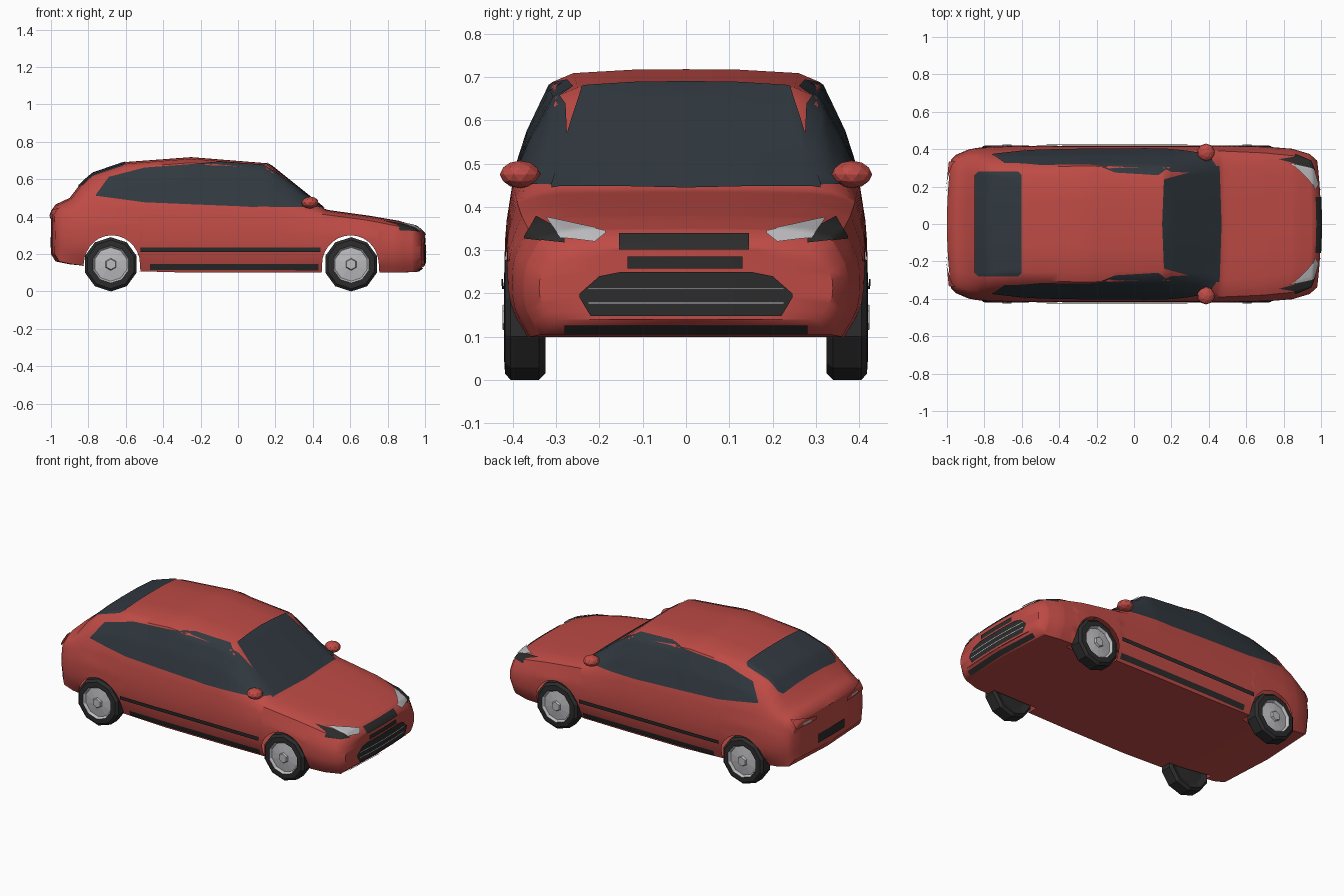
import bpy, bmesh, math
from mathutils import Vector
from mathutils.bvhtree import BVHTree

if "Cube" in bpy.data.objects:
    bpy.data.objects.remove(bpy.data.objects["Cube"])


def material(name, rgb):
    m = bpy.data.materials.new(name)
    m.diffuse_color = (*rgb, 1)
    m.use_nodes = True
    m.node_tree.nodes["Principled BSDF"].inputs["Base Color"].default_value = m.diffuse_color
    return m


RED = material("red_paint", (0.52, 0.07, 0.06))
GLASS = material("dark_glass", (0.03, 0.04, 0.05))
BLACK = material("black_trim", (0.025, 0.025, 0.025))
SILVER = material("silver", (0.5, 0.5, 0.52))
AXLES, AXLE_Z, ARCH_R = (-0.68, 0.605), 0.145, 0.155


def finish(bm, name, mat, angle=35):
    me = bpy.data.meshes.new(name)
    bm.to_mesh(me)
    bm.free()
    ob = bpy.data.objects.new(name, me)
    bpy.context.collection.objects.link(ob)
    me.materials.append(mat)
    if angle:
        bpy.ops.object.select_all(action='DESELECT')
        ob.select_set(True)
        bpy.context.view_layer.objects.active = ob
        bpy.ops.object.shade_smooth_by_angle(angle=math.radians(angle))
    return ob


def interp(pts, u):
    """Piecewise linear lookup; each point is (u, value, value...)."""
    if u <= pts[0][0]:
        return pts[0][1:]
    for a, b in zip(pts, pts[1:]):
        if u <= b[0]:
            t = (u - a[0]) / (b[0] - a[0])
            return [p + (q - p) * t for p, q in zip(a[1:], b[1:])]
    return pts[-1][1:]


# Body stations: x, floor z, floor w, max w, belt z, belt w, roof z, roof w
STATIONS = [
    (-1.0, .20, .33, .345, .40, .33, .43, .28),
    (-.975, .16, .35, .37, .42, .35, .465, .30),
    (-.90, .145, .36, .40, .45, .37, .50, .32),
    (-.85, .14, .36, .408, .46, .38, .565, .325),
    (-.78, .13, .37, .414, .465, .387, .63, .315),
    (-.60, .11, .38, .418, .465, .397, .692, .305),
    (-.25, .10, .385, .42, .46, .40, .718, .31),
    (.16, .10, .385, .42, .45, .40, .685, .30),
    (.47, .10, .38, .42, .41, .39, .437, .34),
    (.70, .10, .37, .415, .38, .38, .405, .33),
    (.86, .10, .36, .403, .35, .365, .378, .31),
    (.96, .105, .335, .375, .325, .335, .347, .28),
    (1.0, .14, .30, .34, .285, .30, .308, .24),
]


def section(x):
    """Half cross-section from lower edge to roof centre, plus floor edge."""
    zb, wb, wm, zs, ws, zr, wr = interp(STATIONS, x)
    low, in_arch = zb, False
    for ax in AXLES:
        d = ARCH_R ** 2 - (x - ax) ** 2
        if d > -1e-6:
            low, in_arch = AXLE_Z + math.sqrt(max(d, 0)), True
    h = zs - zb
    side = [(zb, wb), (zb + .22 * h, wm - .01), (zb + .42 * h, wm),
            (zb + .7 * h, wm - .003), (zs, ws)]
    pts = []
    for i in range(8):
        z = low + (zs - low) * i / 8
        pts.append((interp(side, z)[0], z))
    drop = min(.03, .35 * (zr - zs))
    mid_z = (zs + zr - drop) / 2
    pts += [(ws, zs), ((ws + wr) / 2 + .3 * drop, mid_z), (wr, zr - drop),
            (wr - .05, zr - .3 * drop), (wr * .4, zr - .04 * drop), (0, zr)]
    return pts, (min(wb, .315) if in_arch else wb, zb)


def bowed(x, y, z):
    return (x * (1 - .18 * y * y * x ** 4), y, z)


# Body shell with wheel arches, floor and end panels
xs = {s[0] for s in STATIONS} | {i / 20 for i in range(-19, 20)}
xs = {x for x in xs if all(abs(x - a) > ARCH_R + .005 for a in AXLES)}
for a in AXLES:
    xs |= {a + ARCH_R * math.cos(math.pi * k / 14) for k in range(15)}
    xs |= {a - ARCH_R - .002, a + ARCH_R + .002}
bm = bmesh.new()
rings = []
for x in sorted(xs):
    pts, (fw, fz) = section(x)
    rings.append(([bm.verts.new(bowed(x, y, z)) for y, z in pts],
                  [bm.verts.new(bowed(x, y, fz)) for y in (fw, 0)]))
for r, q in zip(rings, rings[1:]):
    for a, b in zip(r, q):
        for i in range(len(a) - 1):
            bm.faces.new((a[i], a[i + 1], b[i + 1], b[i]))
for ring in (rings[0][0], rings[-1][0]):
    sx = math.copysign(1, ring[0].co.x)
    cols = [ring] + [[bm.verts.new(bowed(sx, v.co.y * f, v.co.z)) for v in ring[:-1]] + [ring[-1]]
                     for f in (.66, .33, 0)]
    for a, b in zip(cols, cols[1:]):
        for i in range(len(ring) - 1):
            vs = list(dict.fromkeys((a[i], a[i + 1], b[i + 1], b[i])))
            bm.faces.new(vs)
bmesh.ops.mirror(bm, geom=bm.verts[:] + bm.edges[:] + bm.faces[:], axis='Y', merge_dist=.0003)
bmesh.ops.remove_doubles(bm, verts=bm.verts[:], dist=.0003)
bmesh.ops.recalc_face_normals(bm, faces=bm.faces[:])
SURF = BVHTree.FromBMesh(bm)
finish(bm, "body_shell", RED, 40)


def patch(name, low, high, direction, mat, lift=.005, rows=10):
    """Panel between two outlines (u, v), projected on to the body."""
    us = {p[0] for p in low + high}
    u0, u1 = min(us), max(us)
    us |= {u0 + (u1 - u0) * i / 30 for i in range(31)}
    d = Vector(direction)
    bm = bmesh.new()
    grid = []
    for u in sorted(us):
        a, b = interp(low, u)[0], interp(high, u)[0]
        col = []
        for j in range(rows + 1):
            v = a + (b - a) * j / rows
            start = Vector((0, u, v)) if d.x else Vector((u, 0, v)) if d.y else Vector((v, u, 0))
            hit, n, _, _ = SURF.ray_cast(start - d * 2, d)
            if hit is None:
                hit, n, _, _ = SURF.find_nearest(start - d * .5)
            if n.dot(d) > 0:
                n = -n
            col.append(bm.verts.new(hit + n * lift))
        grid.append(col)
    for a, b in zip(grid, grid[1:]):
        for j in range(rows):
            bm.faces.new((a[j], b[j], b[j + 1], a[j + 1]))
    bmesh.ops.remove_doubles(bm, verts=bm.verts[:], dist=.0001)
    bmesh.ops.recalc_face_normals(bm, faces=bm.faces[:])
    return finish(bm, name, mat)


def strip(name, u0, u1, v0, v1, direction, mat, lift=.005, rows=3):
    return patch(name, [(u0, v0), (u1, v0)], [(u0, v1), (u1, v1)], direction, mat, lift, rows)


DOWN, REARWARD, FORWARD = (0, 0, -1), (-1, 0, 0), (1, 0, 0)

# Windscreen and rear window
patch("windscreen", [(-.31, .455), (0, .465), (.31, .455)],
      [(-.31, .44), (-.265, .26), (-.24, .16), (0, .15), (.24, .16), (.265, .26), (.31, .44)], DOWN, GLASS)
patch("rear_window", [(-.28, -.83), (-.26, -.85), (.26, -.85), (.28, -.83)],
      [(-.28, -.62), (-.26, -.60), (.26, -.60), (.28, -.62)], DOWN, GLASS)

# Side glass, rub strips and sills
for s, side in ((1, "left"), (-1, "right")):
    inward = (0, -s, 0)
    patch(side + "_side_glass", [(-.76, .51), (-.5, .475), (.05, .452), (.45, .448)],
          [(-.76, .515), (-.69, .61), (-.5, .66), (-.1, .69), (.13, .675), (.2, .635), (.45, .452)],
          inward, GLASS)
    strip(side + "_rub_strip", -.52, .44, .212, .235, inward, BLACK, .008)
    strip(side + "_sill", -.47, .43, .115, .148, inward, BLACK)

# Nose: grilles, plate panel, chrome bars, headlights
patch("lower_grille", [(-.245, .19), (-.22, .148), (.22, .148), (.245, .19)],
      [(-.245, .2), (-.2, .24), (-.15, .25), (.15, .25), (.2, .24), (.245, .2)], REARWARD, BLACK)
strip("upper_grille", -.155, .145, .302, .336, REARWARD, BLACK)
strip("front_plate_panel", -.135, .13, .258, .285, REARWARD, BLACK)
strip("front_intake", -.28, .28, .109, .13, REARWARD, BLACK)
for i, z in enumerate((.178, .211)):
    strip(f"grille_bar_{i}", -.225, .225, z - .002, z + .002, REARWARD, SILVER, .009, 1)
for s, side in ((1, "left"), (-1, "right")):
    def flip(pts):
        return sorted((s * u, v) for u, v in pts)
    patch(side + "_headlight_surround", flip([(.28, .315), (.37, .325)]),
          flip([(.28, .34), (.345, .375), (.37, .33)]), REARWARD, BLACK)
    patch(side + "_headlight", flip([(.185, .335), (.21, .315), (.29, .325), (.32, .368)]),
          flip([(.185, .34), (.32, .37)]), REARWARD, SILVER, .008)
    # Tail: lamps and small reversing lights
    patch(side + "_tail_lamp", flip([(.15, .39), (.33, .39)]),
          flip([(.15, .415), (.33, .44)]), FORWARD, RED, .01)
    strip(side + "_reversing_light", *sorted((s * .2, s * .27)), .398, .412, FORWARD, SILVER, .014)
strip("rear_plate_panel", -.13, .13, .235, .29, FORWARD, BLACK)


def lathe(name, profile, n, loc, s, mat):
    """Spin (radius, y) profile about the axle."""
    bm = bmesh.new()
    rows = []
    for r, y in profile:
        rows.append([bm.verts.new((loc[0] + r * math.sin(2 * math.pi * k / n), s * y,
                                   loc[1] - r * math.cos(2 * math.pi * k / n))) for k in range(n)])
    for a, b in zip(rows, rows[1:]):
        for k in range(n):
            bm.faces.new((a[k], a[(k + 1) % n], b[(k + 1) % n], b[k]))
    bmesh.ops.remove_doubles(bm, verts=bm.verts[:], dist=.0001)
    bmesh.ops.recalc_face_normals(bm, faces=bm.faces[:])
    return finish(bm, name, mat, 0)


# Wheels and door mirrors
for s, side in ((1, "left"), (-1, "right")):
    for ax, end in zip(AXLES, ("rear", "front")):
        name, c = f"{side}_{end}_", (ax, AXLE_Z)
        lathe(name + "tyre", [(.095, .335), (.13, .325), (.145, .34), (.145, .405), (.13, .418), (.1, .42)],
              10, c, s, BLACK)
        lathe(name + "rim", [(.102, .42), (.09, .405), (.03, .413), (0, .413)], 10, c, s, SILVER)
        lathe(name + "hub", [(.035, .408), (.028, .424), (0, .424)], 6, c, s, SILVER)
        lathe(name + "brake_disc", [(.1, .335), (0, .33)], 10, c, s, BLACK)
    bm = bmesh.new()
    bmesh.ops.create_icosphere(bm, subdivisions=2, radius=1)
    for v in bm.verts:
        v.co = (.385 + .047 * v.co.x, s * (.383 + .047 * v.co.y), .475 + .032 * v.co.z)
    finish(bm, side + "_door_mirror", RED, 0)
